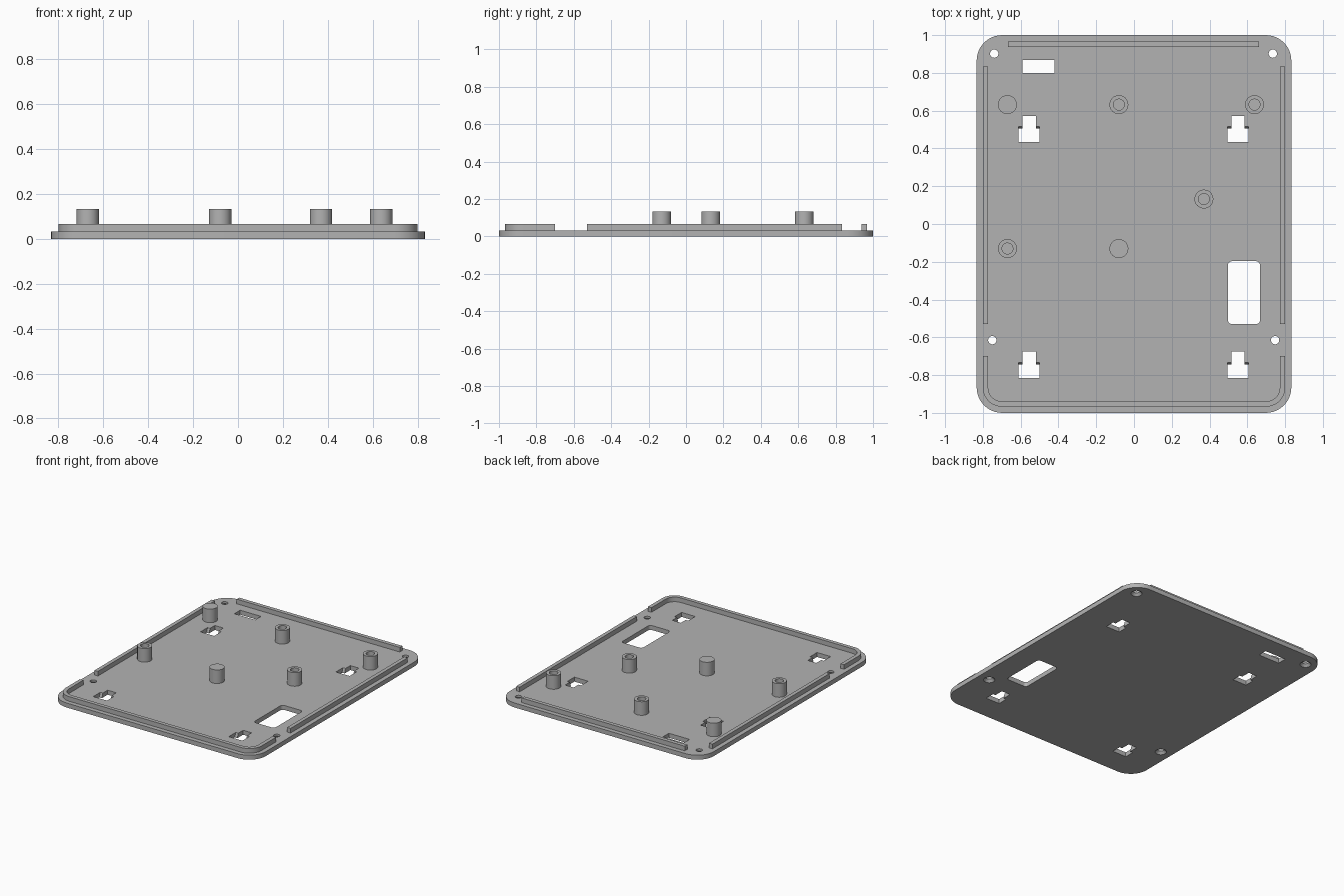
import bpy, bmesh, math

if "Cube" in bpy.data.objects:
    bpy.data.objects.remove(bpy.data.objects["Cube"])

grey = bpy.data.materials.new("light grey plastic")
grey.diffuse_color = (0.45, 0.45, 0.45, 1)
grey.use_nodes = True
grey.node_tree.nodes["Principled BSDF"].inputs["Base Color"].default_value = grey.diffuse_color

T, LIP, POST = 0.033, 0.067, 0.133   # heights of plate, rim and posts


def arc(cx, cy, r, a0, a1, n=10):
    return [(cx + r * math.cos(math.radians(a0 + (a1 - a0) * i / n)),
             cy + r * math.sin(math.radians(a0 + (a1 - a0) * i / n))) for i in range(n + 1)]


def rounded(x0, x1, y0, y1, r):
    return (arc(x1 - r, y0 + r, r, -90, 0) + arc(x1 - r, y1 - r, r, 0, 90)
            + arc(x0 + r, y1 - r, r, 90, 180) + arc(x0 + r, y0 + r, r, 180, 270))


def rect(x0, x1, y0, y1):
    return [(x0, y0), (x1, y0), (x1, y1), (x0, y1)]


def circle(x, y, r, n=32):
    return arc(x, y, r, 0, 360, n)[:-1]


def loft(name, *levels):
    """Solid through stacked (z, outline) levels."""
    bm = bmesh.new()
    rings = [[bm.verts.new((x, y, z)) for x, y in pts] for z, pts in levels]
    bm.faces.new(rings[0][::-1])
    bm.faces.new(rings[-1])
    n = len(rings[0])
    for a, b in zip(rings, rings[1:]):
        for i in range(n):
            j = (i + 1) % n
            bm.faces.new((a[i], a[j], b[j], b[i]))
    bmesh.ops.recalc_face_normals(bm, faces=bm.faces)
    me = bpy.data.meshes.new(name)
    bm.to_mesh(me)
    bm.free()
    me.materials.append(grey)
    ob = bpy.data.objects.new(name, me)
    bpy.context.collection.objects.link(ob)
    return ob


def smooth(ob):
    bpy.ops.object.select_all(action='DESELECT')
    ob.select_set(True)
    bpy.context.view_layer.objects.active = ob
    bpy.ops.object.shade_smooth_by_angle(angle=math.radians(30))


def cut(ob, cutters):
    for c in cutters:
        m = ob.modifiers.new("cut", 'BOOLEAN')
        m.operation, m.solver, m.object = 'DIFFERENCE', 'EXACT', c
    bpy.ops.object.select_all(action='DESELECT')
    ob.select_set(True)
    bpy.context.view_layer.objects.active = ob
    for m in list(ob.modifiers):
        bpy.ops.object.modifier_apply(modifier=m.name)
    for c in cutters:
        bpy.data.objects.remove(c)


# Base plate
plate = loft("base_plate", (0, rounded(-0.833, 0.833, -1, 1, 0.135)),
             (T, rounded(-0.833, 0.833, -1, 1, 0.135)))
LO, HI = -0.02, 0.06
cutters = []

# Cable window and slot
for outline in (rounded(0.497, 0.667, -0.53, -0.197, 0.022), rect(-0.59, -0.42, 0.80, 0.868)):
    cutters.append(loft("opening_cutter", (LO, outline), (HI, outline)))


# T-shaped hanging slots with a slanted shoulder
def slot_outline(x, y, s):
    return [(x - 0.056, y - 0.07), (x + 0.056, y - 0.07), (x + 0.056, y + s), (x + 0.035, y + s),
            (x + 0.035, y + 0.068), (x - 0.035, y + 0.068), (x - 0.035, y + s), (x - 0.056, y + s)]


for x in (-0.555, 0.55):
    for y in (0.505, -0.744):
        cutters.append(loft("hanging_slot_cutter", (LO, slot_outline(x, y, 0.001)),
                            (0, slot_outline(x, y, 0.001)), (T, slot_outline(x, y, 0.012)),
                            (HI, slot_outline(x, y, 0.012))))

# Countersunk screw holes
for x, y in ((-0.74, 0.902), (0.735, 0.902), (-0.75, -0.615), (0.747, -0.615)):
    cutters.append(loft("screw_hole_cutter", (LO, circle(x, y, 0.038)), (0, circle(x, y, 0.038)),
                        (0.018, circle(x, y, 0.022)), (HI, circle(x, y, 0.022))))
cut(plate, cutters)
smooth(plate)

# Locating rim: straight side and back strips, U-shaped front strip
for name, o in (("left_rim", rect(-0.80, -0.772, -0.53, 0.835)),
                ("right_rim", rect(0.772, 0.80, -0.53, 0.835)),
                ("back_rim", rect(-0.667, 0.663, 0.938, 0.967))):
    loft(name, (T, o), (LIP, o))

outer = ([(-0.80, -0.70)] + arc(-0.70, -0.867, 0.10, 180, 270)
         + arc(0.70, -0.867, 0.10, 270, 360) + [(0.80, -0.70)])
inner = ([(-0.772, -0.70)] + arc(-0.70, -0.867, 0.072, 180, 270)
         + arc(0.70, -0.867, 0.072, 270, 360) + [(0.772, -0.70)])
u_shape = outer + inner[::-1]
smooth(loft("front_rim", (T, u_shape), (LIP, u_shape)))

# Mounting posts, some with a screw bore
for x, y, bored in ((-0.67, 0.632, False), (-0.08, 0.632, True), (0.638, 0.632, True),
                    (0.37, 0.132, True), (-0.67, -0.13, True), (-0.08, -0.13, False)):
    post = loft("mounting_post", (T, circle(x, y, 0.05)), (POST, circle(x, y, 0.05)))
    if bored:
        bore = circle(x, y, 0.029)
        cut(post, [loft("bore_cutter", (T + 0.005, bore), (POST + 0.05, bore))])
    smooth(post)
